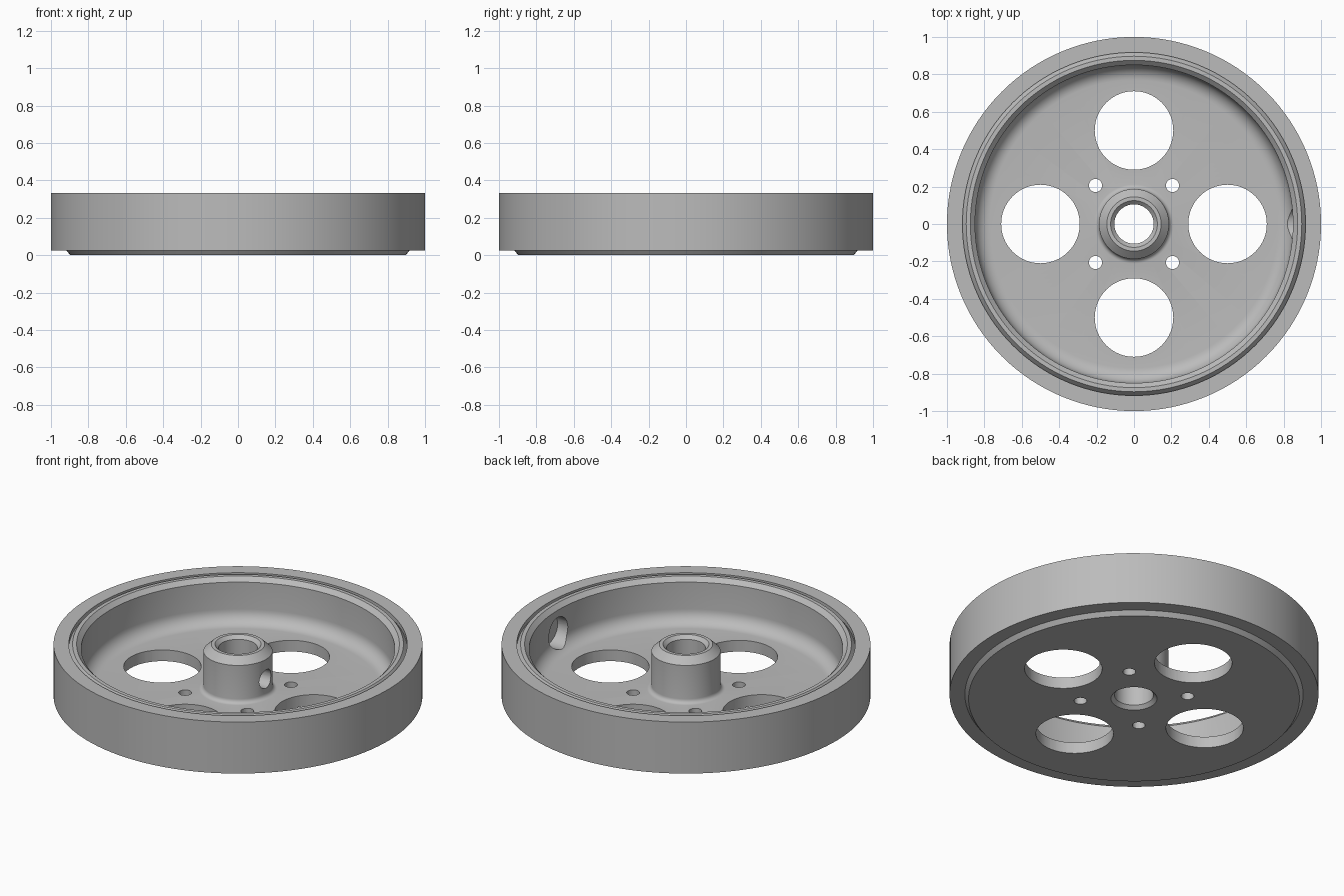
import bpy, bmesh
from math import sin, cos, pi, radians
from mathutils import Matrix

cube = bpy.data.objects.get("Cube")
if cube:
    bpy.data.objects.remove(cube)

grey = bpy.data.materials.new("satin grey")
grey.use_nodes = True
colour = (0.5, 0.5, 0.5, 1)
grey.diffuse_color = colour
grey.node_tree.nodes["Principled BSDF"].inputs["Base Color"].default_value = colour

TOP, FLOOR, SEAT = 0.333, 0.067, 0.917
SEGMENTS = 128


def add_object(name, bm):
    bmesh.ops.recalc_face_normals(bm, faces=bm.faces)
    mesh = bpy.data.meshes.new(name)
    bm.to_mesh(mesh)
    bm.free()
    mesh.materials.append(grey)
    obj = bpy.data.objects.new(name, mesh)
    bpy.context.collection.objects.link(obj)
    return obj


def lathe(name, profile):
    """Revolve a closed (radius, height) profile around z."""
    bm = bmesh.new()
    rings = []
    for i in range(SEGMENTS):
        a = 2 * pi * i / SEGMENTS
        rings.append([bm.verts.new((r * cos(a), r * sin(a), z)) for r, z in profile])
    n = len(profile)
    for i in range(SEGMENTS):
        a, b = rings[i], rings[(i + 1) % SEGMENTS]
        for j in range(n):
            k = (j + 1) % n
            bm.faces.new((a[j], b[j], b[k], a[k]))
    return add_object(name, bm)


def arc(r, z, radius, start, end, steps=8):
    angles = [radians(start + (end - start) * i / steps) for i in range(steps + 1)]
    return [(r + radius * cos(a), z + radius * sin(a)) for a in angles]


def add_drill(bm, radius, length, matrix, segments):
    bmesh.ops.create_cone(bm, cap_ends=True, segments=segments, radius1=radius,
                          radius2=radius, depth=length, matrix=matrix)


# Wheel body: hub, web and rim in one profile
profile = [(0.105, 0.02), (0.105, TOP - 0.02), (0.125, TOP), (0.145, TOP), (0.187, TOP - 0.04)]
profile += arc(0.212, FLOOR + 0.025, 0.025, 180, 270, 5)
profile += arc(0.77, FLOOR + 0.08, 0.08, -90, 0)
profile += [(0.85, TOP - 0.025), (0.875, TOP), (0.897, TOP), (SEAT, TOP - 0.025),
            (SEAT, 0.025), (0.897, 0), (0.125, 0)]
wheel = lathe("wheel_body", profile)

# Drills for lightening holes, bolt holes and the radial screw holes
bm = bmesh.new()
for i in range(4):
    turn = Matrix.Rotation(i * pi / 2, 4, "Z")
    add_drill(bm, 0.21, 0.5, turn @ Matrix.Translation((0.5, 0, 0)), 64)
    add_drill(bm, 0.035, 0.5, turn @ Matrix.Translation((0.206, 0.206, 0)), 24)
sideways = Matrix.Rotation(pi / 2, 4, "Y")
add_drill(bm, 0.055, 0.24, Matrix.Translation((0.14, 0, 0.175)) @ sideways, 32)
add_drill(bm, 0.09, 0.3, Matrix.Translation((0.87, 0, 0.175)) @ sideways, 32)
drills = add_object("drills", bm)
drills.hide_render = True

# Cut the holes and keep the result as plain mesh
cut = wheel.modifiers.new("holes", "BOOLEAN")
cut.operation = "DIFFERENCE"
cut.solver = "EXACT"
cut.object = drills
bpy.context.view_layer.update()
graph = bpy.context.evaluated_depsgraph_get()
finished = bpy.data.meshes.new_from_object(wheel.evaluated_get(graph))
wheel.modifiers.clear()
wheel.data = finished
bpy.data.objects.remove(drills)

# Outer tyre band, set slightly above the underside
tyre = lathe("tyre", [(SEAT, 0.025), (1, 0.025), (1, TOP), (SEAT, TOP)])

bpy.ops.object.select_all(action="DESELECT")
for obj in (wheel, tyre):
    obj.select_set(True)
bpy.context.view_layer.objects.active = wheel
bpy.ops.object.shade_smooth_by_angle(angle=radians(30))
